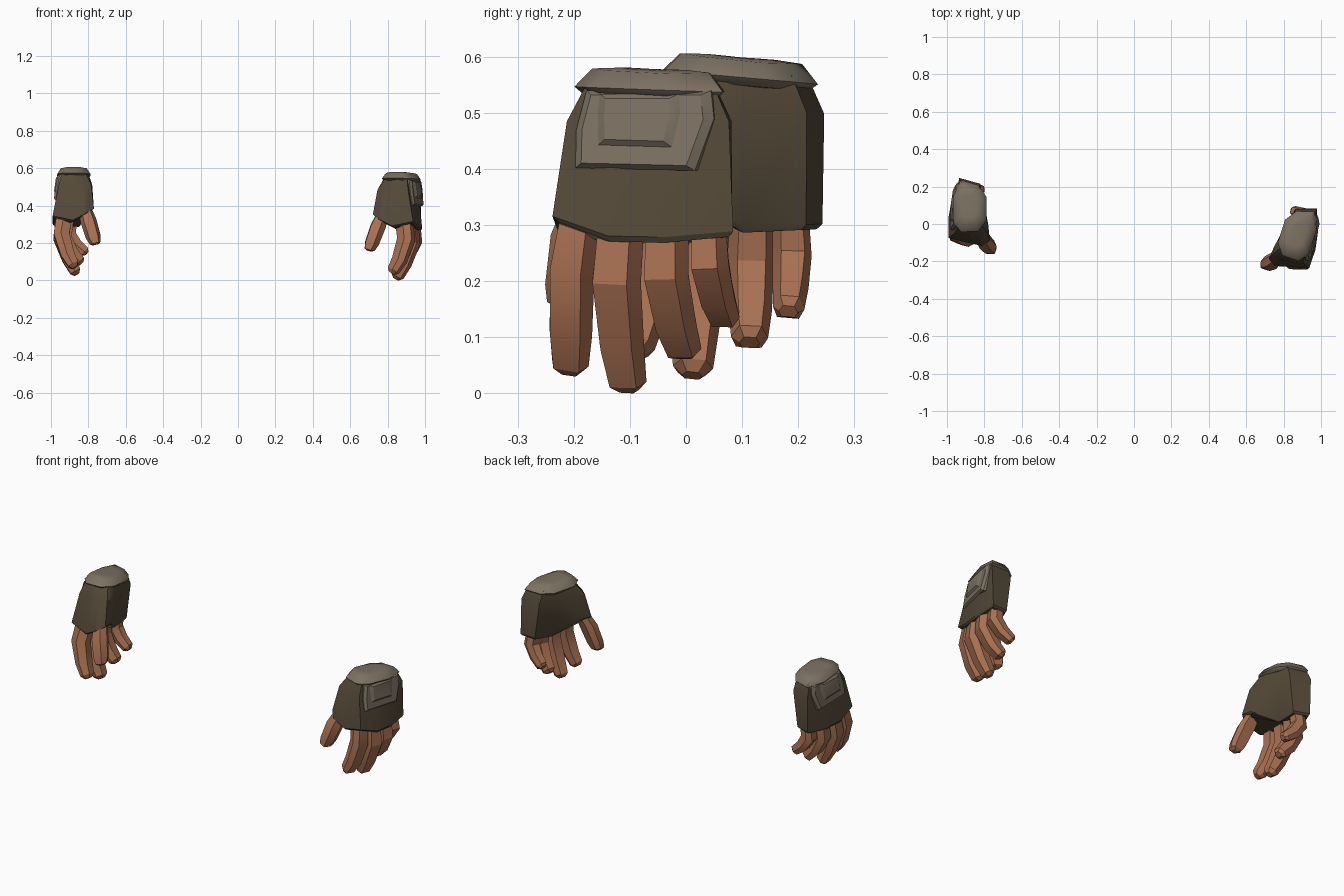
import bpy, bmesh, math
from mathutils import Matrix, Vector

if "Cube" in bpy.data.objects:
    bpy.data.objects.remove(bpy.data.objects["Cube"], do_unlink=True)


def material(name, rgb):
    m = bpy.data.materials.new(name)
    m.use_nodes = True
    m.diffuse_color = (*rgb, 1)
    bsdf = m.node_tree.nodes["Principled BSDF"]
    bsdf.inputs["Base Color"].default_value = (*rgb, 1)
    bsdf.inputs["Roughness"].default_value = 0.8
    return m


SKIN = material("warm skin", (0.40, 0.165, 0.085))
CLOTH = material("dark brown cloth", (0.088, 0.066, 0.039))
LEATHER = material("grey brown leather", (0.20, 0.165, 0.122))


def loft(name, rings, mat, place, smooth=28):
    """Skin closed rings in order and cap both ends."""
    bm = bmesh.new()
    rows = [[bm.verts.new(p) for p in ring] for ring in rings]
    n = len(rows[0])
    for a, b in zip(rows, rows[1:]):
        for i in range(n):
            j = (i + 1) % n
            bm.faces.new((a[i], a[j], b[j], b[i]))
    bm.faces.new(rows[0])
    bm.faces.new(rows[-1])
    bm.transform(place)
    bmesh.ops.recalc_face_normals(bm, faces=bm.faces)
    me = bpy.data.meshes.new(name)
    bm.to_mesh(me)
    bm.free()
    me.materials.append(mat)
    ob = bpy.data.objects.new(name, me)
    bpy.context.collection.objects.link(ob)
    bpy.ops.object.select_all(action="DESELECT")
    ob.select_set(True)
    bpy.context.view_layer.objects.active = ob
    bpy.ops.object.shade_smooth_by_angle(angle=math.radians(smooth))


# Six-sided finger section: flat back and palm faces, a ridge on each side
SECTION = [(1, -0.7), (1, 0.7), (0.1, 1), (-1, 0.6), (-1, -0.6), (0.1, -1)]


def digit(name, path, place):
    """path: (x, y, z, half thickness, half width) from knuckle to tip."""
    pts = [Vector(p[:3]) for p in path]
    rings = []
    for i, p in enumerate(path):
        along = (pts[min(i + 1, len(pts) - 1)] - pts[max(i - 1, 0)]).normalized()
        thick = Vector((0, 1, 0)).cross(along).normalized()
        wide = along.cross(thick)
        rings.append([pts[i] - thick * s * p[3] + wide * t * p[4] for s, t in SECTION])
    loft(name, rings, SKIN, place)


DIGITS = {
    "index_finger": [(.054, -.120, .32, .043, .036), (.070, -.133, .22, .042, .042),
                     (.038, -.148, .11, .036, .040), (.008, -.160, .055, .029, .034),
                     (-.002, -.163, .040, .015, .018)],
    "middle_finger": [(.056, -.045, .30, .042, .043), (.068, -.050, .20, .042, .046),
                      (.028, -.055, .09, .036, .042), (-.006, -.057, .023, .029, .036),
                      (-.014, -.058, .007, .014, .018)],
    "ring_finger": [(.040, .036, .30, .040, .040), (.050, .038, .21, .040, .042),
                    (.010, .040, .13, .035, .039), (-.034, .040, .082, .028, .033),
                    (-.044, .040, .071, .014, .018)],
    "little_finger": [(.012, .104, .30, .032, .032), (.020, .110, .23, .036, .035),
                      (-.018, .109, .175, .031, .032), (-.064, .106, .138, .025, .028),
                      (-.075, .105, .130, .012, .017)],
}


def hem(x, y):
    """Height of the glove's lower edge: raised at index finger and thumb."""
    z = 0.264 + 0.014 * max(0, y / 0.15)
    if x > 0.05:
        return z + 0.04 * max(0, (-y - 0.03) / 0.12)
    if y < -0.05:
        return z + 0.018 + 0.06 * max(0, -x / 0.1)
    return z


def grown(ring, k, z):
    return [(x * k, y * k, z) for x, y in ring]


def plate_x(y, z):
    """Slanted surface of the back-of-hand plate."""
    return 0.098 - 0.11 * y - 0.15 * (z - 0.41)


def plate(name, outline, levels, place):
    """levels: (height over surface, shrink factor) from base to face."""
    cy = sum(p[0] for p in outline) / len(outline)
    cz = sum(p[1] for p in outline) / len(outline)
    rings = []
    for height, k in levels:
        pts = [(cy + (y - cy) * k, cz + (z - cz) * k) for y, z in outline]
        rings.append([(plate_x(y, z) + height, y, z) for y, z in pts])
    loft(name, rings, LEATHER, place)


# Glove and cuff outlines: four points over the back, then palm, then thumb
TOP = [(.066, -.11), (.066, -.03), (.064, .05), (.042, .122), (-.055, .09),
       (-.075, 0), (-.075, -.07), (-.06, -.098), (-.03, -.115), (.02, -.125)]
MID = [(.084, -.14), (.082, -.05), (.075, .05), (.05, .155), (-.06, .12),
       (-.08, .01), (-.096, -.10), (-.088, -.145), (-.045, -.162), (.015, -.156)]
LOW = [(.118, -.155), (.116, -.05), (.095, .05), (.047, .162), (-.035, .13),
       (-.035, .02), (-.098, -.12), (-.102, -.178), (-.06, -.205), (.01, -.185)]
CUFF = [(.088, -.085), (.085, .05), (.042, .138), (-.05, .108),
        (-.09, .045), (-.085, -.08), (-.04, -.135), (.05, -.135)]


def hand(side, place):
    # Glove body with thumb sleeve and a turned-under hem
    low = [(x, y, hem(x, y) + 0.010) for x, y in LOW]
    under = [(x * .92 + .003, y * .94, hem(x, y)) for x, y in LOW]
    loft(side + "_glove", [grown(TOP, 1, .55), grown(MID, 1, .485), low, under], CLOTH, place)

    # Thumb and fingers
    thumb = []
    for cx, cy, z, hx, hy in [(-.054, -.150, .36, .032, .030), (-.072, -.182, .29, .042, .036),
                              (-.098, -.206, .20, .039, .033), (-.108, -.214, .167, .029, .027),
                              (-.110, -.215, .158, .015, .014)]:
        thumb.append([(cx + hx * t, cy + hy * s, z - .25 * hx * t) for s, t in SECTION])
    loft(side + "_thumb", thumb, SKIN, place)
    for name, path in DIGITS.items():
        digit(side + "_" + name, path, place)

    # Domed wrist cuff with an overhanging rim
    cuff = [grown(CUFF, k, z) for k, z in
            [(.80, .527), (.90, .528), (1.02, .542), (.80, .569), (.45, .575), (.15, .577)]]
    cuff = [[(x, y, z - .035 * y + (.006 * (abs(y) / .1) if z > .55 else 0)) for x, y, z in r]
            for r in cuff]
    loft(side + "_wrist_cuff", cuff, LEATHER, place, smooth=55)

    # Back-of-hand plate with a raised, bevelled centre panel
    shield = [(-.118, .402), (.100, .397), (.130, .49), (.122, .54), (-.105, .54), (-.12, .47)]
    plate(side + "_back_plate", shield, [(-.035, 1), (-.012, 1), (0, .88)], place)
    panel = [(-.074, .443), (.060, .439), (.072, .50), (.068, .534), (-.076, .534), (-.078, .50)]
    plate(side + "_plate_panel", panel, [(-.006, 1), (0, 1), (.009, .80)], place)


# The right hand mirrors the left, turned, tipped a little and raised
hand("left", Matrix.Translation((.878, -.052, 0)) @ Matrix.Rotation(math.radians(-20), 4, "Z"))
hand("right", Matrix.Translation((-.878, .068, .022)) @ Matrix.Rotation(math.radians(2), 4, "Z")
     @ Matrix.Rotation(math.radians(-3), 4, "X") @ Matrix.Scale(-1, 4, (1, 0, 0)))
